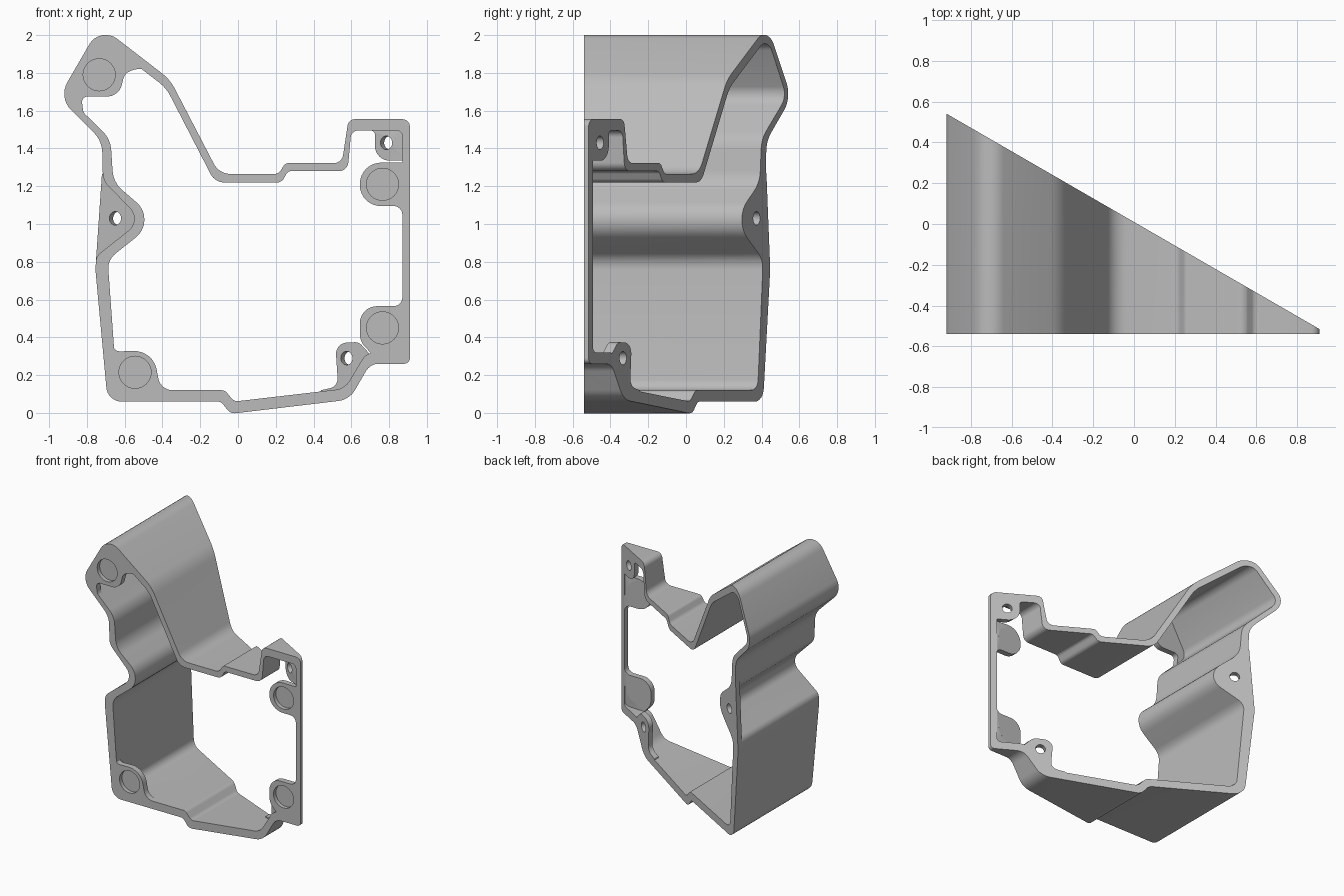
import bpy
import bmesh
import math
from mathutils import Vector

if "Cube" in bpy.data.objects:
    bpy.data.objects.remove(bpy.data.objects["Cube"], do_unlink=True)

FRONT = -0.54
PLATE = 0.045
TILT = math.radians(30)

grey = bpy.data.materials.new("light grey plastic")
grey.use_nodes = True
COLOUR = (0.5, 0.5, 0.5, 1)
grey.diffuse_color = COLOUR
grey.node_tree.nodes["Principled BSDF"].inputs["Base Color"].default_value = COLOUR


def slant(x):
    """Depth of the slanted rear plane."""
    return 0.01 - math.tan(TILT) * x


def rounded(points, steps=8):
    """Closed outline from (x, z, corner radius) points."""
    out = []
    for i, (x, z, r) in enumerate(points):
        c = Vector((x, z))
        a = Vector(points[i - 1][:2]) - c
        b = Vector(points[(i + 1) % len(points)][:2]) - c
        if r == 0:
            out.append(c)
            continue
        half = a.angle(b) / 2
        reach = min(r / math.tan(half), 0.49 * a.length, 0.49 * b.length)
        p, q, w = c + a.normalized() * reach, c + b.normalized() * reach, math.sin(half)
        for k in range(steps + 1):
            t = k / steps
            u, v, s = (1 - t) ** 2, 2 * w * t * (1 - t), t * t
            out.append((p * u + c * v + q * s) / (u + v + s))
    return out


def circle(x, z, r, squash=1, n=32):
    turns = [2 * math.pi * k / n for k in range(n)]
    return [Vector((x + r * squash * math.cos(t), z + r * math.sin(t))) for t in turns]


def prism(name, loops, near, far, hole_shift=0):
    """Fill an outline with holes and extrude it between two depth functions."""
    bm = bmesh.new()
    edges, hole_verts = [], set()
    for n, loop in enumerate(loops):
        vs = [bm.verts.new((p.x, 0, p.y)) for p in loop]
        edges += [bm.edges.new((vs[i - 1], vs[i])) for i in range(len(vs))]
        if n:
            hole_verts.update(vs)
    bmesh.ops.triangle_fill(bm, edges=edges, use_beauty=True, normal=(0, -1, 0))
    faces, front = list(bm.faces), list(bm.verts)
    back = {v: bm.verts.new(v.co) for v in front}
    for f in faces:
        bm.faces.new([back[v] for v in reversed(f.verts)])
    for e in edges:
        a, b = e.verts
        bm.faces.new((a, b, back[b], back[a]))
    for v in front:
        back[v].co.y = far(v.co.x)
        if v in hole_verts:
            v.co.x += hole_shift
        v.co.y = near(v.co.x)
    bmesh.ops.recalc_face_normals(bm, faces=bm.faces)
    mesh = bpy.data.meshes.new(name)
    bm.to_mesh(mesh)
    bm.free()
    mesh.materials.append(grey)
    mesh.shade_smooth()
    mesh.set_sharp_from_angle(angle=TILT)
    obj = bpy.data.objects.new(name, mesh)
    bpy.context.collection.objects.link(obj)
    return obj


def front_face(x):
    return FRONT


def plate_back(x):
    return min(FRONT + PLATE, slant(x) - 0.002)


def flange_front(x):
    return max(FRONT + 0.003, slant(x) - 0.05)


# Hollow wall: outer and inner outlines
outer = [(-0.73, 2.05, .1), (-0.36, 1.765, .25), (-0.10, 1.265, .1),
         (0.215, 1.265, .04), (0.25, 1.322, .03), (0.55, 1.322, .05),
         (0.585, 1.555, .04), (0.91, 1.555, .04), (0.91, 0.26, .03),
         (0.70, 0.26, .08), (0.59, 0.07, .12), (-0.04, -0.005, .05),
         (-0.09, 0.06, .04), (-0.69, 0.06, .08), (-0.755, 0.76, .2),
         (-0.75, 0.83, .06), (-0.51, 1.02, .08), (-0.715, 1.23, .1),
         (-0.72, 1.44, .15), (-0.95, 1.67, .12)]
inner = [(-0.73, 1.99, .07), (-0.38, 1.72, .22), (-0.122, 1.22, .08),
         (0.23, 1.22, .04), (0.265, 1.28, .03), (0.58, 1.28, .05),
         (0.60, 1.495, .04), (0.87, 1.495, .03), (0.87, 0.32, .03),
         (0.68, 0.32, .08), (0.565, 0.128, .1), (-0.02, 0.06, .04),
         (-0.07, 0.12, .04), (-0.64, 0.12, .06), (-0.69, 0.81, .1),
         (-0.427, 1.02, .12), (-0.66, 1.22, .15), (-0.675, 1.45, .15),
         (-0.905, 1.675, .08)]
prism("wall", [rounded(outer), rounded(inner)], front_face, slant)

# Front plates, each with a round recess
front_plates = {
    "upper_left_plate": ((-0.735, 1.79), [
        (-0.93, 1.672, .1), (-0.73, 2.02, .08), (-0.37, 1.745, .2),
        (-0.34, 1.67, 0), (-0.40, 1.76, .1), (-0.51, 1.83, .1),
        (-0.60, 1.80, .06), (-0.63, 1.675, .09), (-0.83, 1.675, .03),
        (-0.82, 1.60, .04), (-0.80, 1.555, 0)]),
    "lower_left_plate": ((-0.545, 0.215), [
        (-0.70, 0.42, 0), (-0.672, 0.42, 0), (-0.66, 0.325, .04),
        (-0.45, 0.33, .12), (-0.41, 0.12, .08), (-0.28, 0.12, 0),
        (-0.28, 0.09, 0), (-0.66, 0.09, .06)]),
    "upper_right_plate": ((0.765, 1.21), [
        (0.89, 1.325, 0), (0.645, 1.325, .115), (0.645, 1.095, .115),
        (0.87, 1.095, .09), (0.87, 1.0, 0), (0.89, 1.0, 0)]),
    "lower_right_plate": ((0.765, 0.45), [
        (0.89, 0.66, 0), (0.87, 0.66, 0), (0.87, 0.565, .09),
        (0.645, 0.565, .115), (0.645, 0.38, .1), (0.70, 0.32, .02),
        (0.72, 0.285, 0), (0.89, 0.285, 0)]),
}
for name, ((x, z), shape) in front_plates.items():
    prism(name, [rounded(shape), circle(x, z, 0.085)], front_face, plate_back)
    prism(name + "_recess_floor", [circle(x, z, 0.086)],
          lambda x: FRONT + 0.03, plate_back)

# Slanted rear flanges, each with a screw hole square to the slant
rear_flanges = {
    "left_screw_flange": ((-0.63, 1.03), [
        (-0.753, 0.79, 0), (-0.72, 1.27, 0), (-0.68, 1.22, 0),
        (-0.46, 1.02, .1), (-0.70, 0.83, 0)]),
    "upper_right_screw_flange": ((0.805, 1.43), [
        (0.68, 1.52, 0), (0.89, 1.52, 0), (0.89, 1.335, 0),
        (0.725, 1.335, .085), (0.725, 1.495, .03), (0.68, 1.495, 0)]),
    "lower_right_screw_flange": ((0.595, 0.29), [
        (0.43, 0.095, 0), (0.44, 0.12, 0), (0.53, 0.14, .07),
        (0.515, 0.37, .075), (0.64, 0.375, .05), (0.69, 0.32, .03),
        (0.71, 0.295, 0), (0.58, 0.10, 0)]),
}
for name, ((x, z), shape) in rear_flanges.items():
    hole = circle(x, z, 0.036, math.cos(TILT))
    prism(name, [rounded(shape), hole], flange_front, slant, hole_shift=-0.02)
